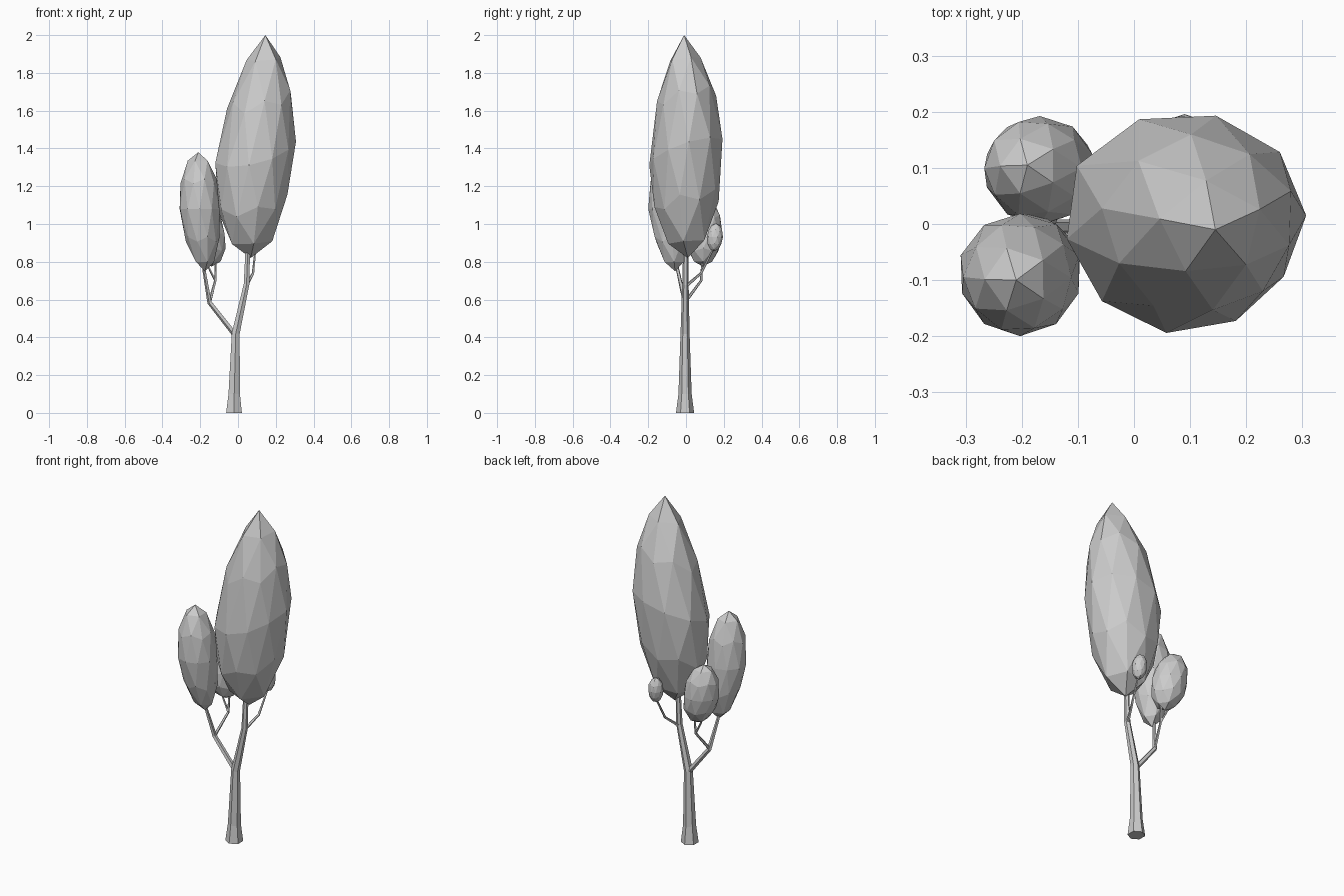
import bpy, bmesh, math, random
from mathutils import Vector

cube = bpy.data.objects.get("Cube")
if cube:
    bpy.data.objects.remove(cube)
random.seed(4)

mat = bpy.data.materials.new("plain_grey")
mat.use_nodes = True
colour = (0.6, 0.6, 0.6, 1)
mat.diffuse_color = colour
mat.node_tree.nodes["Principled BSDF"].inputs["Base Color"].default_value = colour


def finish(name, bm):
    bmesh.ops.recalc_face_normals(bm, faces=bm.faces)
    mesh = bpy.data.meshes.new(name)
    bm.to_mesh(mesh)
    bm.free()
    mesh.materials.append(mat)
    obj = bpy.data.objects.new(name, mesh)
    bpy.context.collection.objects.link(obj)


def limb(name, path, radii, sides=5):
    """Tapered faceted tube through the path points."""
    pts = [Vector(p) for p in path]
    bm = bmesh.new()
    rings = []
    for i, (p, r) in enumerate(zip(pts, radii)):
        before, after = pts[max(i - 1, 0)], pts[min(i + 1, len(pts) - 1)]
        turn = Vector((0, 0, 1)).rotation_difference(after - before)
        angles = [math.tau * (k + 0.5) / sides for k in range(sides)]
        rings.append([bm.verts.new(p + turn @ Vector((r * math.cos(a), r * math.sin(a), 0)))
                      for a in angles])
    for low, high in zip(rings, rings[1:]):
        for k in range(sides):
            n = (k + 1) % sides
            bm.faces.new((low[k], low[n], high[n], high[k]))
    bm.faces.new(rings[0])
    bm.faces.new(rings[-1])
    finish(name, bm)


def crown(name, bottom, middle, top, radii, turn=180, taper=0.0, tilt=(0, 0), bulge=0.0,
          jitter=0.015):
    """Faceted egg on a bent axis; positive taper narrows the top, negative the bottom."""
    bottom, middle, top = Vector(bottom), Vector(middle), Vector(top)
    spin = math.radians(turn)
    bm = bmesh.new()
    bmesh.ops.create_icosphere(bm, subdivisions=2, radius=1)
    for v in bm.verts:
        z = v.co.z
        x = v.co.x * math.cos(spin) - v.co.y * math.sin(spin)
        y = v.co.x * math.sin(spin) + v.co.y * math.cos(spin)
        wide = (1 - max(taper * z, 0)) * (1 + random.uniform(-jitter, jitter))
        wide *= 1 + bulge * (0.65 * y - 0.75 * x) ** 3   # fuller towards the back right
        axis = middle.lerp(top if z > 0 else bottom, abs(z))
        lift = (tilt[0] * x + tilt[1] * y) * (1 - z * z)
        # pull the shoulder below a pointed apex down slightly
        if taper > 0 and 0 < z < 0.99:
            lift -= 0.04 * z
        v.co = axis + Vector((radii[0] * wide * x, radii[1] * wide * y, lift))
    finish(name, bm)


# Trunk and branches
limb("trunk",
     [(-.021, -.005, 0), (-.02, -.005, .1), (-.012, -.005, .42), (.045, -.003, .68), (.055, 0, .95)],
     [.048, .035, .024, .017, .013], sides=6)
limb("side_branch",
     [(-.012, -.003, .41), (-.15, -.005, .585), (-.18, -.045, .76), (-.185, -.06, .84)],
     [.015, .013, .009, .006])
limb("side_branch_fork",
     [(-.15, -.005, .585), (-.12, .08, .7), (-.115, .09, .86)],
     [.009, .007, .005])
limb("side_twig", [(-.12, .08, .7), (-.165, .085, .79), (-.17, .09, .86)], [.006, .005, .004])
limb("back_branch",
     [(.043, 0, .67), (.08, .08, .74), (.092, .14, .86), (.092, .15, .92)],
     [.009, .007, .005, .004])

# Leaf crowns
crown("main_crown", (.067, .01, .82), (.101, -.005, 1.38), (.145, -.01, 2),
      (.213, .198), turn=168, taper=.2, tilt=(.05, .06), bulge=.1)
crown("front_crown", (-.175, -.058, .75), (-.203, -.09, 1.08), (-.21, -.1, 1.38),
      (.11, .11), taper=-.1)
crown("back_crown", (-.14, .09, .775), (-.168, .095, .95), (-.19, .105, 1.135), (.1, .097))
crown("small_back_crown", (.092, .148, .855), (.09, .153, .93), (.088, .158, 1.005),
      (.041, .043))
